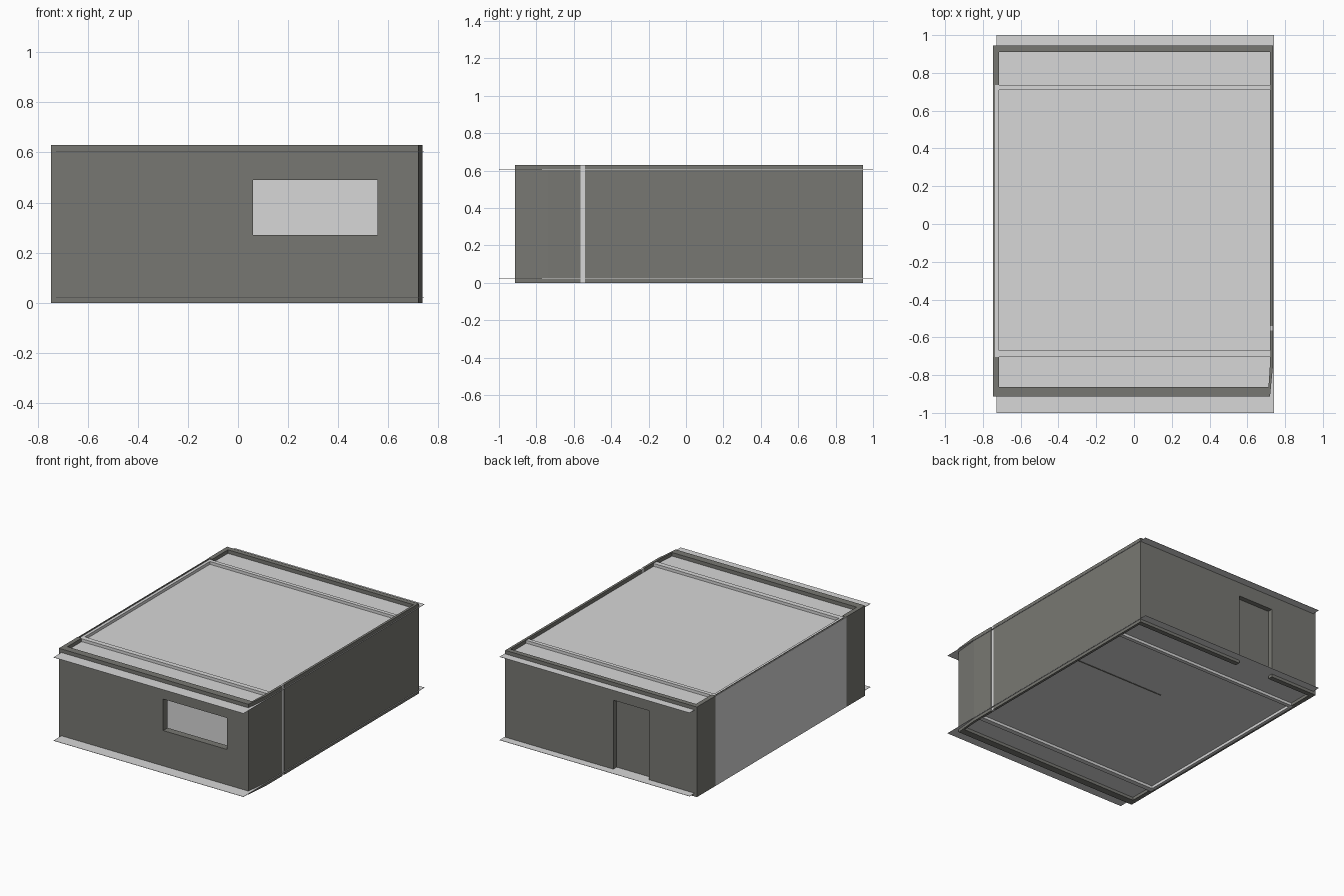
import bpy, bmesh

if "Cube" in bpy.data.objects:
    bpy.data.objects.remove(bpy.data.objects["Cube"])

H = 0.63            # wall height
CEIL, FLOOR = 0.604, 0.022


def material(name, rgb):
    m = bpy.data.materials.new(name)
    m.diffuse_color = (*rgb, 1)
    m.use_nodes = True
    m.node_tree.nodes["Principled BSDF"].inputs["Base Color"].default_value = m.diffuse_color
    return m


DARK = material("dark_wall_grey", (0.187, 0.187, 0.170))
LIGHT = material("light_grey", (0.68, 0.68, 0.68))


def prism(name, outline, z0, z1, mat):
    """Extrude a plan outline (counter-clockwise x, y points) from z0 to z1."""
    bm = bmesh.new()
    face = bm.faces.new([bm.verts.new((x, y, z0)) for x, y in outline])
    top = bmesh.ops.extrude_face_region(bm, geom=[face])["geom"]
    verts = [g for g in top if isinstance(g, bmesh.types.BMVert)]
    bmesh.ops.translate(bm, vec=(0, 0, z1 - z0), verts=verts)
    bmesh.ops.recalc_face_normals(bm, faces=bm.faces)
    mesh = bpy.data.meshes.new(name)
    bm.to_mesh(mesh)
    bm.free()
    mesh.materials.append(mat)
    ob = bpy.data.objects.new(name, mesh)
    bpy.context.collection.objects.link(ob)
    return ob


def box(name, x0, x1, y0, y1, z0, z1, mat):
    return prism(name, [(x0, y0), (x1, y0), (x1, y1), (x0, y1)], z0, z1, mat)


def cut(target, cutter):
    mod = target.modifiers.new("opening", "BOOLEAN")
    mod.operation, mod.solver, mod.object = "DIFFERENCE", "EXACT", cutter
    cutter.hide_render = True
    cutter.display_type = "WIRE"


# Floor and ceiling sheets, running out past the front and back walls
for name, z in (("floor", FLOOR), ("ceiling", CEIL)):
    box(name, -0.727, 0.742, -1, 1, z - 0.001, z + 0.001, LIGHT)

# Front wall with window opening
front = box("front_wall", -0.746, 0.72, -0.913, -0.863, 0, H, DARK)
cut(front, box("window_cutter", 0.06, 0.556, -1.1, -0.8, 0.27, 0.49, DARK))

# Back wall with door opening, and the closed door set into it
back = box("back_wall", -0.746, 0.737, 0.91, 0.945, 0, H, DARK)
cut(back, box("door_cutter", -0.375, -0.10, 0.8, 1.1, -0.1, 0.505, DARK))
box("door", -0.385, -0.09, 0.895, 0.908, FLOOR, 0.515, DARK)

# Left wall: solid end piers, thin skin and light panel between them
box("left_front_pier", -0.746, -0.715, -0.863, -0.705, 0, H, DARK)
box("left_back_pier", -0.746, -0.715, 0.737, 0.91, 0, H, DARK)
box("left_skin", -0.743, -0.735, -0.705, 0.737, 0, H, DARK)
box("left_panel", -0.746, -0.743, -0.705, 0.737, 0, H - 0.002, LIGHT)

# Light inner lining: left side plus front and back partitions
box("lining_left", -0.735, -0.715, -0.705, 0.737, 0.002, H - 0.005, LIGHT)
for name, y0, y1 in (("lining_front", -0.705, -0.67), ("lining_back", 0.71, 0.737)):
    box(name, -0.715, 0.72, y0, y1, 0.002, H - 0.005, LIGHT)

# Right wall: angled front piece, light slot strip, long rear piece
prism("right_front_wall", [(0.712, -0.863), (0.72, -0.913), (0.737, -0.74),
                           (0.737, -0.565), (0.72, -0.565), (0.72, -0.74)], 0, H, DARK)
box("right_slot_strip", 0.72, 0.734, -0.565, -0.54, 0, H, LIGHT)
box("right_rear_wall", 0.72, 0.737, -0.54, 0.91, 0, H, DARK)

# Inner room divider
box("inner_divider", 0.0, 0.72, 0.265, 0.275, FLOOR - 0.003, CEIL - 0.002, DARK)
